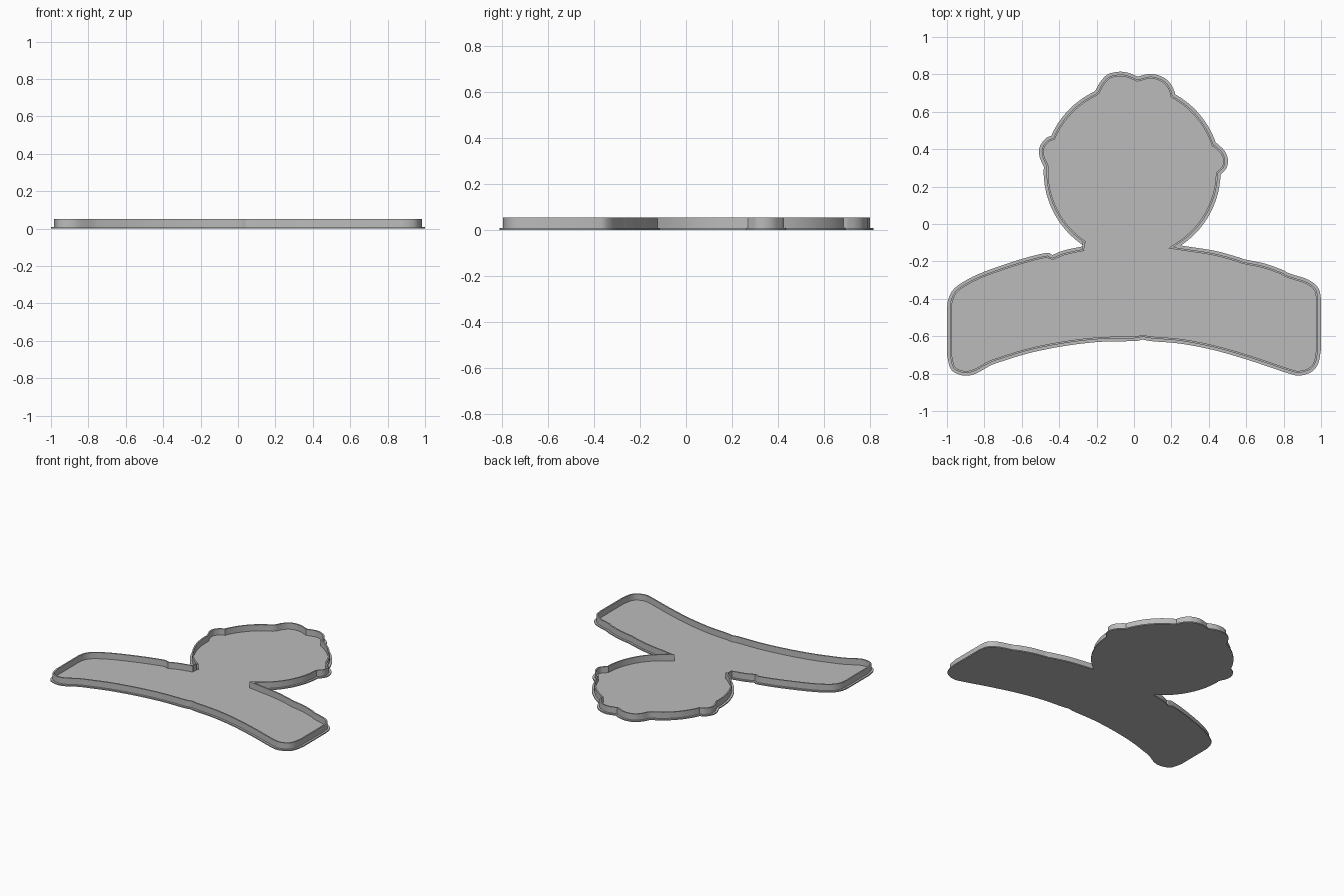
import bpy, bmesh, math
from mathutils import Vector

if "Cube" in bpy.data.objects:
    bpy.data.objects.remove(bpy.data.objects["Cube"], do_unlink=True)

PLATE = 0.008        # base plate thickness
TOP = 0.053          # rim height
RIM_OUT = 0.015      # rim set back from the plate edge
RIM_IN = 0.025       # inner face of the rim

grey = bpy.data.materials.new("plain grey")
grey.use_nodes = True
colour = (0.5, 0.5, 0.5, 1)
grey.diffuse_color = colour
grey.node_tree.nodes["Principled BSDF"].inputs["Base Color"].default_value = colour


def arc(start, end, steps=24):
    """Part of the round head outline, angles in degrees."""
    angles = [math.radians(start + (end - start) * i / steps) for i in range(steps + 1)]
    return [Vector((-0.01 + 0.473 * math.cos(a), 0.28 + 0.473 * math.sin(a))) for a in angles]


def spline(points, steps=6):
    """Smooth curve through the points, with free ends."""
    p = [Vector(q) for q in points]
    p = [2 * p[0] - p[1]] + p + [2 * p[-1] - p[-2]]
    out = []
    for a, b, c, d in zip(p, p[1:], p[2:], p[3:]):
        for i in range(steps):
            t = i / steps
            out.append(b + 0.5 * t * (c - a + t * (2 * a - 5 * b + 4 * c - d
                                                  + t * (3 * (b - c) + d - a))))
    return out + [p[-2]]


# Head: round arcs joined by side bumps and a double crown
right_ear = [(.464, .265), (.495, .3), (.502, .345), (.485, .39), (.445, .43)]
right_crown = [(.223, .695), (.195, .75), (.155, .785), (.09, .803), (.02, .788)]
left_crown = [(.02, .788), (-.03, .808), (-.08, .814), (-.14, .8), (-.18, .76), (-.205, .715)]
left_ear = [(-.435, .475), (-.475, .455), (-.505, .41), (-.505, .36), (-.482, .305)]

# Banner: upper edge, ends and sagging lower edge
left_top = [(-.25, -.115), (-.37, -.14), (-.435, -.165)]
left_shoulder = [(-.44, -.165), (-.47, -.155), (-.61, -.19), (-.8, -.255), (-.905, -.305),
                 (-.965, -.35), (-.992, -.4), (-1, -.45)]
left_foot = [(-1, -.7), (-.98, -.775), (-.935, -.805), (-.885, -.81), (-.84, -.797),
             (-.77, -.758), (-.73, -.742)]
left_sag = [(-.73, -.742), (-.56, -.69), (-.37, -.652), (-.18, -.63), (0, -.626), (.045, -.618)]
right_sag = [(.045, -.618), (.1, -.627), (.25, -.64), (.43, -.675), (.62, -.73), (.82, -.797),
             (.885, -.81), (.95, -.79), (.985, -.745), (1, -.67)]
right_shoulder = [(1, -.4), (.985, -.342), (.93, -.297), (.83, -.264), (.8, -.247)]
right_mid = [(.8, -.247), (.7, -.212), (.585, -.188)]
right_top = [(.585, -.188), (.565, -.18), (.43, -.143), (.25, -.115)]

pieces = [arc(-56.6, -2), spline(right_ear), arc(19, 61), spline(right_crown),
          spline(left_crown), arc(114, 155), spline(left_ear), arc(177, 239.4)]
pieces += [spline(s) for s in (left_top, left_shoulder, left_foot, left_sag, right_sag,
                               right_shoulder, right_mid, right_top)]

# One closed outline without crowded points
outline = []
for point in sum(pieces, []):
    if not outline or (point - outline[-1]).length > 0.007:
        outline.append(point)
if (outline[-1] - outline[0]).length < 0.007:
    outline.pop()


def inset(points, distance):
    """Move a counter-clockwise outline inward with mitred corners."""
    out = []
    for i, p in enumerate(points):
        a = (p - points[i - 1]).normalized()
        b = (points[(i + 1) % len(points)] - p).normalized()
        n1, n2 = Vector((-a.y, a.x)), Vector((-b.y, b.x))
        out.append(p + (n1 + n2) * distance / max(1 + n1.dot(n2), 0.2))
    return out


def loop(bm, points, z):
    return [bm.verts.new((p.x, p.y, z)) for p in points]


def bridge(bm, one, two):
    for i in range(len(one)):
        bm.faces.new((one[i - 1], one[i], two[i], two[i - 1]))


def finish(bm, name):
    bmesh.ops.recalc_face_normals(bm, faces=bm.faces[:])
    mesh = bpy.data.meshes.new(name)
    bm.to_mesh(mesh)
    bm.free()
    mesh.materials.append(grey)
    obj = bpy.data.objects.new(name, mesh)
    bpy.context.collection.objects.link(obj)
    bpy.ops.object.select_all(action="DESELECT")
    obj.select_set(True)
    bpy.context.view_layer.objects.active = obj
    bpy.ops.object.shade_smooth_by_angle(angle=math.radians(30))


# Flat base plate
bm = bmesh.new()
low, high = loop(bm, outline, 0), loop(bm, outline, PLATE)
bridge(bm, low, high)
bm.faces.new(low[::-1])
bm.faces.new(high)
finish(bm, "base_plate")

# Raised rim, rooted slightly inside the plate
bm = bmesh.new()
outer, inner = inset(outline, RIM_OUT), inset(outline, RIM_IN)
rings = [loop(bm, outer, PLATE / 2), loop(bm, outer, TOP),
         loop(bm, inner, TOP), loop(bm, inner, PLATE / 2)]
for k in range(4):
    bridge(bm, rings[k - 1], rings[k])
finish(bm, "raised_rim")
